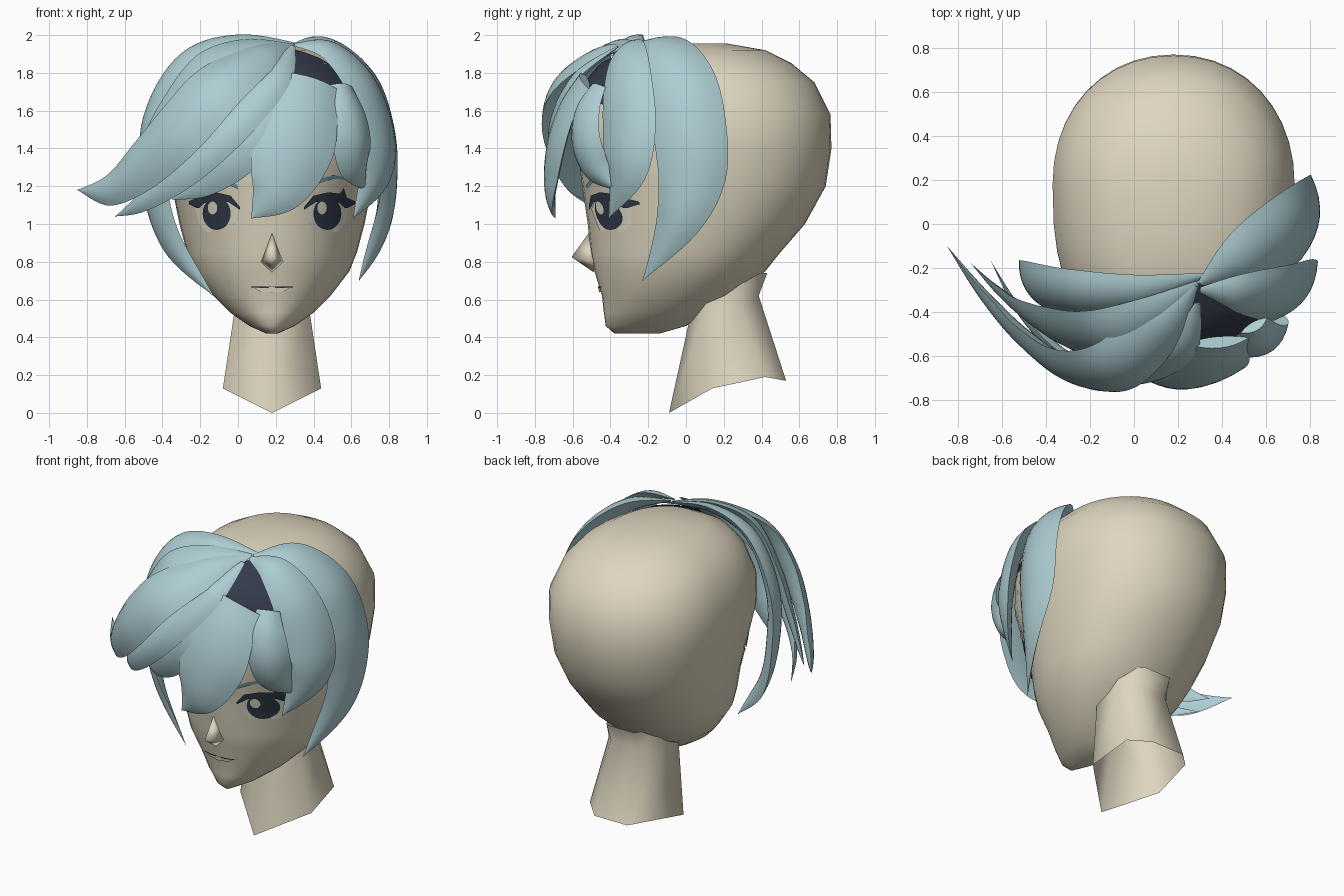
import bpy, bmesh, math
from mathutils import Vector

CX = 0.18  # the head's own centre line


def material(name, r, g, b):
    m = bpy.data.materials.new(name)
    m.diffuse_color = (r, g, b, 1)
    return m


SKIN = material("skin", 0.73, 0.67, 0.52)
HAIR = material("pale blue hair", 0.415, 0.61, 0.645)
DARK = material("dark slate", 0.033, 0.043, 0.068)
WHITE = material("eye white", 0.86, 0.84, 0.68)
BROW = material("brow blue", 0.17, 0.36, 0.43)


def make(name, verts, faces, mat, closed=True, angle=40):
    me = bpy.data.meshes.new(name)
    me.from_pydata([tuple(v) for v in verts], [], faces)
    bm = bmesh.new()
    bm.from_mesh(me)
    bmesh.ops.remove_doubles(bm, verts=bm.verts, dist=0.0005)
    bmesh.ops.recalc_face_normals(bm, faces=bm.faces)
    if not closed and sum(f.normal.y for f in bm.faces) > 0:
        bmesh.ops.reverse_faces(bm, faces=bm.faces)
    bm.to_mesh(me)
    bm.free()
    me.materials.append(mat)
    me.shade_smooth()
    me.set_sharp_from_angle(angle=math.radians(angle))
    ob = bpy.data.objects.new(name, me)
    bpy.context.collection.objects.link(ob)
    return ob


def loft(name, rings, mat, angle=40, caps=True):
    n = len(rings[0])
    verts = [p for r in rings for p in r]
    faces = [(i * n + j, i * n + (j + 1) % n, (i + 1) * n + (j + 1) % n, (i + 1) * n + j)
             for i in range(len(rings) - 1) for j in range(n)]
    if caps:
        faces += [tuple(range(n)), tuple(range(len(verts) - n, len(verts)))]
    return make(name, verts, faces, mat, angle=angle)


def spline(pts, steps):
    """Smooth curve through points of any dimension."""
    p = [pts[0]] + list(pts) + [pts[-1]]
    out = []
    for i in range(1, len(p) - 2):
        for s in range(steps):
            t = s / steps
            out.append([0.5 * (2 * b + (c - a) * t + (2 * a - 5 * b + 4 * c - d) * t * t
                               + (3 * b - a - 3 * c + d) * t ** 3)
                        for a, b, c, d in zip(p[i - 1], p[i], p[i + 1], p[i + 2])])
    return out + [list(pts[-1])]


# Head sections: z, front y, back y, half width, y of widest point, squareness of the front
HEAD = [(0.42, -0.38, -0.14, 0.03, -0.28, 2), (0.46, -0.425, 0.0, 0.12, -0.2, 2),
        (0.53, -0.435, 0.1, 0.22, -0.13, 2), (0.62, -0.445, 0.27, 0.31, -0.06, 2),
        (0.75, -0.485, 0.42, 0.41, 0.0, 2), (0.85, -0.505, 0.5, 0.45, 0.05, 2),
        (1.0, -0.52, 0.63, 0.49, 0.1, 2), (1.2, -0.55, 0.74, 0.53, 0.15, 2.2),
        (1.4, -0.575, 0.77, 0.55, 0.18, 2.6), (1.58, -0.565, 0.765, 0.55, 0.18, 2.6),
        (1.75, -0.51, 0.68, 0.485, 0.15, 2.5), (1.85, -0.425, 0.56, 0.40, 0.12, 2.4),
        (1.92, -0.29, 0.42, 0.28, 0.1, 2.2), (1.955, -0.06, 0.22, 0.12, 0.1, 2)]


def ring(z, yf, yb, hw, yw, e, n=40):
    r = []
    for k in range(n):
        c, s = math.cos(2 * math.pi * k / n), math.sin(2 * math.pi * k / n)
        q = 2 / e if s < 0 else 0.95
        depth = (yb - yw) if s > 0 else (yf - yw)
        r.append((CX + hw * math.copysign(abs(c) ** q, c), yw + depth * abs(s) ** q, z))
    return r


loft("head", [ring(*h) for h in HEAD], SKIN, 60)


def head_y(dx, z):
    """Front surface of the head at an offset from its centre line."""
    for a, b in zip(HEAD, HEAD[1:]):
        if a[0] <= z <= b[0]:
            t = (z - a[0]) / (b[0] - a[0])
            _, yf, _, hw, yw, e = [p + (q - p) * t for p, q in zip(a, b)]
            return yw + (yf - yw) * max(0, 1 - abs(dx / hw) ** e) ** (1 / e)
    return 0


# Neck, open below, with a sloping pointed hem
def neck_ring(half):
    return [(CX + x, y, z) for x, y, z in half] + [(CX - x, y, z) for x, y, z in reversed(half) if x > 0]


loft("neck", [neck_ring([(0, -0.09, 0), (0.26, 0.14, 0.13), (0.23, 0.42, 0.19), (0.12, 0.53, 0.17)]),
              neck_ring([(0, 0.02, 0.5), (0.2, 0.1, 0.53), (0.19, 0.28, 0.58), (0.1, 0.385, 0.62)]),
              neck_ring([(0, 0.04, 0.74), (0.2, 0.12, 0.74), (0.19, 0.3, 0.74), (0.1, 0.43, 0.74)])],
     SKIN, 100, caps=False)

# Nose
make("nose", [(CX, -0.51, 0.96), (CX, -0.606, 0.825), (CX - 0.06, -0.485, 0.8),
              (CX + 0.06, -0.485, 0.8), (CX, -0.49, 0.745), (CX, -0.44, 0.84)],
     [(0, 2, 1), (0, 1, 3), (1, 2, 4), (1, 4, 3), (0, 5, 2), (0, 3, 5), (2, 5, 4), (3, 4, 5)], SKIN, angle=180)


def decal(name, top, bottom, mat, lift, side=1, rows=5):
    """Thin plate lying on the face between two (offset, z) lines."""
    verts, n = [], len(top)
    for r in range(rows + 1):
        t = r / rows
        for (a, b), (c, d) in zip(top, bottom):
            dx, z = a + (c - a) * t, b + (d - b) * t
            verts.append((CX + side * dx, head_y(dx, z) - lift, z))
    faces = [(r * n + c, r * n + c + 1, (r + 1) * n + c + 1, (r + 1) * n + c)
             for r in range(rows) for c in range(n - 1)]
    make(name, verts, faces, mat, closed=False)


def disc(name, x, z, rx, rz, mat, lift, side):
    angles = [math.pi * k / 16 for k in range(17)]
    decal(name, [(x - rx * math.cos(a), z + rz * math.sin(a)) for a in angles],
          [(x - rx * math.cos(a), z - rz * math.sin(a)) for a in angles], mat, lift, side)


# Eyes, lashes and brows on both sides
for side, tag in ((-1, "left"), (1, "right")):
    decal(tag + "_eye_white", [(0.175, 1.08), (0.24, 1.13), (0.32, 1.14), (0.41, 1.1)],
          [(0.185, 1.04), (0.215, 0.967), (0.345, 0.957), (0.385, 1.0)], WHITE, 0.005, side)
    disc(tag + "_iris", 0.293, 1.055, 0.074, 0.086, DARK, 0.009, side)
    disc(tag + "_eye_glint", 0.29 - side * 0.025, 1.085, 0.025, 0.034, WHITE, 0.013, side)
    decal(tag + "_lash", [(0.17, 1.09), (0.22, 1.15), (0.3, 1.168), (0.36, 1.16), (0.38, 1.19), (0.395, 1.14), (0.44, 1.12)],
          [(0.17, 1.075), (0.23, 1.115), (0.3, 1.128), (0.36, 1.11), (0.385, 1.085), (0.4, 1.085), (0.44, 1.105)],
          DARK, 0.014, side)
    decal(tag + "_brow", [(0.18, 1.205), (0.25, 1.24), (0.33, 1.26), (0.43, 1.235)],
          [(0.18, 1.185), (0.25, 1.215), (0.33, 1.24), (0.43, 1.23)], BROW, 0.008, side)

# Mouth
decal("lips", [(-0.09, 0.66), (0, 0.668), (0.09, 0.66)],
      [(-0.07, 0.645), (0, 0.635), (0.07, 0.645)], WHITE, 0.008)
decal("mouth_line", [(-0.11, 0.669), (-0.05, 0.67), (0.05, 0.67), (0.11, 0.669)],
      [(-0.11, 0.664), (-0.05, 0.662), (0.05, 0.662), (0.11, 0.664)], DARK, 0.01)

# Dark scalp patch showing in the parting
decal("scalp_patch", [(0.04, 1.9), (0.1, 1.925), (0.17, 1.91), (0.25, 1.88), (0.33, 1.83), (0.42, 1.74)],
      [(0.04, 1.66), (0.1, 1.66), (0.17, 1.66), (0.26, 1.65), (0.35, 1.64), (0.42, 1.62)], DARK, 0.03)


def lock(name, path, bulge=0.16, hollow=0.07):
    """Tapering lens-section hair lock facing outwards; path points are x, y, z, width."""
    pts = spline(path, 8)
    rings = []
    for i, (x, y, z, w) in enumerate(pts):
        p = Vector((x, y, z))
        t = (Vector(pts[min(i + 1, len(pts) - 1)][:3]) - Vector(pts[max(i - 1, 0)][:3])).normalized()
        n = p - Vector((CX, 0.1, min(z, 1.3)))
        n = (n - t * n.dot(t)).normalized()
        across, w = t.cross(n), max(w, 0.004)
        us = [-1 + k / 4 for k in range(9)]
        outer = [p + across * (u * w / 2) + n * (bulge * w * (1 - u * u)) for u in us]
        inner = [p + across * (u * w / 2) - n * (hollow * w * (1 - u * u)) for u in us[-2:0:-1]]
        rings.append(outer + inner)
    loft(name, rings, HAIR, 38)


# Side locks
lock("left_side_lock", [(0.33, -0.23, 1.95, 0.02), (0.02, -0.3, 1.965, 0.16), (-0.27, -0.3, 1.86, 0.22),
                        (-0.44, -0.28, 1.55, 0.26), (-0.44, -0.28, 1.2, 0.25), (-0.35, -0.3, 0.9, 0.17),
                        (-0.13, -0.36, 0.62, 0)], hollow=0.16)
lock("right_side_lock", [(0.3, -0.27, 1.95, 0.03), (0.5, -0.14, 1.92, 0.28), (0.68, -0.03, 1.75, 0.37),
                         (0.765, 0.02, 1.5, 0.39), (0.785, 0.03, 1.25, 0.36), (0.76, -0.05, 1.0, 0.24),
                         (0.64, -0.23, 0.7, 0)], hollow=0.12)
lock("right_temple_lock", [(0.3, -0.3, 1.95, 0.03), (0.48, -0.31, 1.92, 0.2), (0.64, -0.31, 1.75, 0.3),
                           (0.725, -0.3, 1.5, 0.34), (0.73, -0.32, 1.28, 0.27), (0.61, -0.41, 1.03, 0)], hollow=0.12)

# Swept fringe
lock("back_sweep", [(0.29, -0.27, 1.95, 0.03), (0.08, -0.41, 1.93, 0.2), (-0.14, -0.5, 1.82, 0.3),
                    (-0.33, -0.48, 1.57, 0.3), (-0.48, -0.41, 1.35, 0.22), (-0.62, -0.3, 1.22, 0.12),
                    (-0.74, -0.18, 1.17, 0)], 0.12, 0.12)
lock("upper_sweep", [(0.28, -0.28, 1.95, 0.03), (0.12, -0.47, 1.89, 0.23), (-0.1, -0.65, 1.73, 0.33),
                     (-0.3, -0.65, 1.51, 0.34), (-0.5, -0.51, 1.31, 0.28), (-0.68, -0.32, 1.18, 0.17),
                     (-0.85, -0.1, 1.18, 0)], hollow=0.12)
lock("lower_sweep", [(0.29, -0.36, 1.94, 0.03), (0.2, -0.58, 1.77, 0.17), (-0.03, -0.69, 1.51, 0.2),
                     (-0.28, -0.62, 1.28, 0.18), (-0.5, -0.42, 1.12, 0.11), (-0.65, -0.17, 1.04, 0)], hollow=0.15)
lock("inner_sweep", [(0.25, -0.58, 1.75, 0.1), (0.1, -0.65, 1.53, 0.32), (-0.05, -0.64, 1.36, 0.29),
                     (-0.2, -0.56, 1.22, 0.17), (-0.35, -0.45, 1.13, 0)])

# Front bangs
lock("centre_bang", [(0.38, -0.53, 1.76, 0.3), (0.34, -0.62, 1.6, 0.39), (0.29, -0.68, 1.4, 0.43),
                     (0.2, -0.71, 1.18, 0.3), (0.07, -0.69, 1.03, 0)], 0.13)
lock("right_bang", [(0.545, -0.46, 1.73, 0.14), (0.57, -0.52, 1.6, 0.23), (0.6, -0.53, 1.45, 0.25),
                    (0.62, -0.48, 1.31, 0.21), (0.67, -0.38, 1.19, 0.02)], 0.22, 0.12)
